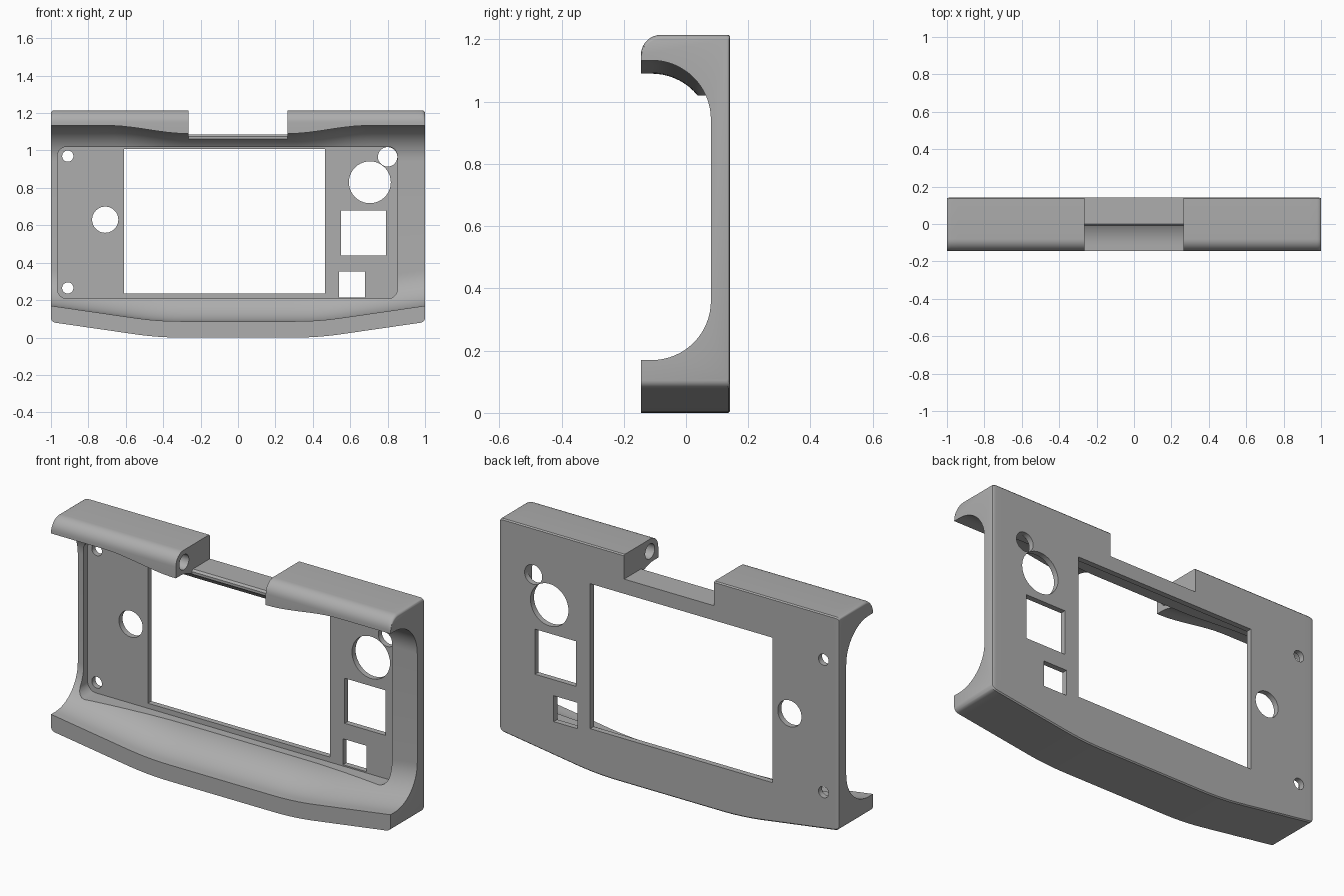
import bpy, bmesh, math
from mathutils import Vector

cube = bpy.data.objects.get("Cube")
if cube:
    bpy.data.objects.remove(cube, do_unlink=True)

grey = bpy.data.materials.new("mid grey")
grey.use_nodes = True
COLOUR = (0.42, 0.42, 0.42, 1)
grey.diffuse_color = COLOUR
grey.node_tree.nodes["Principled BSDF"].inputs["Base Color"].default_value = COLOUR

BACK, FRONT, TOP = 0.142, -0.145, 1.215
WALL, PANEL = 0.08, 0.112          # front surfaces of frame and recessed panel
FILLET, LIP, END_R = 0.19, 0.087, 0.022


def loft(name, rings):
    """Skin equal-length rings and cap both ends."""
    bm = bmesh.new()
    loops = [[bm.verts.new(p) for p in ring] for ring in rings]
    n = len(loops[0])
    for a, b in zip(loops, loops[1:]):
        for i in range(n):
            bm.faces.new((a[i], a[(i + 1) % n], b[(i + 1) % n], b[i]))
    bm.faces.new(loops[0])
    bm.faces.new(loops[-1])
    bmesh.ops.recalc_face_normals(bm, faces=bm.faces)
    mesh = bpy.data.meshes.new(name)
    bm.to_mesh(mesh)
    bm.free()
    obj = bpy.data.objects.new(name, mesh)
    bpy.context.collection.objects.link(obj)
    mesh.materials.append(grey)
    return obj


def arc(cx, cy, r, start, end, steps):
    angles = [math.radians(start + (end - start) * i / steps) for i in range(steps + 1)]
    return [(cx + r * math.cos(a), cy + r * math.sin(a)) for a in angles]


def rounded_rect(x0, x1, z0, z1, r):
    return (arc(x1 - r, z1 - r, r, 0, 90, 8) + arc(x0 + r, z1 - r, r, 90, 180, 8)
            + arc(x0 + r, z0 + r, r, 180, 270, 8) + arc(x1 - r, z0 + r, r, 270, 360, 8))


def rect(x0, x1, z0, z1):
    return [(x0, z0), (x1, z0), (x1, z1), (x0, z1)]


def circle(x, z, r):
    return arc(x, z, r, 0, 360, 40)[:-1]


def prism_y(name, pts, y0, y1):
    return loft(name, [[(x, y, z) for x, z in pts] for y in (y0, y1)])


def prism_x(name, pts, x0, x1):
    return loft(name, [[(x, y, z) for y, z in pts] for x in (x0, x1)])


def underside(x):
    """Flat in the middle, blending into straight slopes."""
    a, w, slope = abs(x), 0.24, 0.145
    t = a - 0.31
    if t <= 0:
        return 0
    return slope * t * t / (2 * w) if t < w else slope * (t - w / 2)


def ceiling(x):
    t = min(max((abs(x) - 0.27) / 0.42, 0), 1)
    return 1.09 + 0.043 * t * t * (3 - 2 * t)


def section(x):
    """C-shaped cross-section with two lips and concave fillets."""
    d = max(0, abs(x) - (1 - END_R))
    inset = END_R - math.sqrt(max(0, END_R ** 2 - d ** 2))
    low, roof, c = underside(x) + inset, ceiling(x), 0.006
    floor = underside(x) + LIP
    back, top = BACK - 0.3 * inset, TOP - 0.6 * inset
    cy = WALL - FILLET
    pts = [(FRONT, low), (back - c, low), (back, low + c), (back, top - c), (back - c, top)]
    pts += arc(FRONT + 0.065, top - 0.065, 0.065, 90, 180, 8)
    pts += [(FRONT, roof)]
    pts += arc(cy, roof - FILLET, FILLET, 90, 0, 16)
    pts += arc(cy, floor + FILLET, FILLET, 0, -90, 16)
    pts += [(FRONT, floor)]
    return [(x, y, z) for y, z in pts]


# Main body, swept along x with softly rounded ends
half = [0.1 + 0.04 * i for i in range(22)]
half += [1 - END_R + END_R * math.sin(math.radians(a)) for a in range(0, 91, 18)]
stations = [-x for x in reversed(half)] + half
body = loft("faceplate_frame", [section(x) for x in stations])

# Recess, top notch and hinge sockets
NOTCH = 0.265
cutters = [
    prism_y("panel_recess", rounded_rect(-0.965, 0.852, 0.208, 1.02, 0.05), -0.4, PANEL),
    prism_x("top_notch", [(-0.3, 1.03), (-0.01, 1.03), (-0.01, 1.075), (0, 1.085),
                          (0.3, 1.085), (0.3, 1.4), (-0.3, 1.4)], -NOTCH, NOTCH),
    prism_x("hinge_sockets", circle(-0.075, 1.15, 0.04), -NOTCH - 0.12, NOTCH + 0.12),
]

# Screen window, square openings and round holes through the panel
openings = [rect(-0.61, 0.465, 0.235, 1.007),
            rect(0.55, 0.79, 0.438, 0.678),
            rect(0.54, 0.68, 0.215, 0.353)]
openings += [circle(*c) for c in ((-0.91, 0.97, 0.03), (-0.91, 0.265, 0.03),
                                  (-0.71, 0.63, 0.07), (0.705, 0.83, 0.112),
                                  (0.8, 0.966, 0.052))]
cutters += [prism_y("panel_opening", pts, 0.0, 0.3) for pts in openings]

bpy.context.view_layer.objects.active = body
for cutter in cutters:
    cutter.hide_render = True
    mod = body.modifiers.new("cut", 'BOOLEAN')
    mod.operation = 'DIFFERENCE'
    mod.solver = 'EXACT'
    mod.object = cutter
    bpy.ops.object.modifier_apply(modifier=mod.name)
    bpy.data.objects.remove(cutter, do_unlink=True)

# Smooth shading with crisp edges
bpy.ops.object.select_all(action='DESELECT')
body.select_set(True)
bpy.ops.object.shade_smooth_by_angle(angle=math.radians(30))
